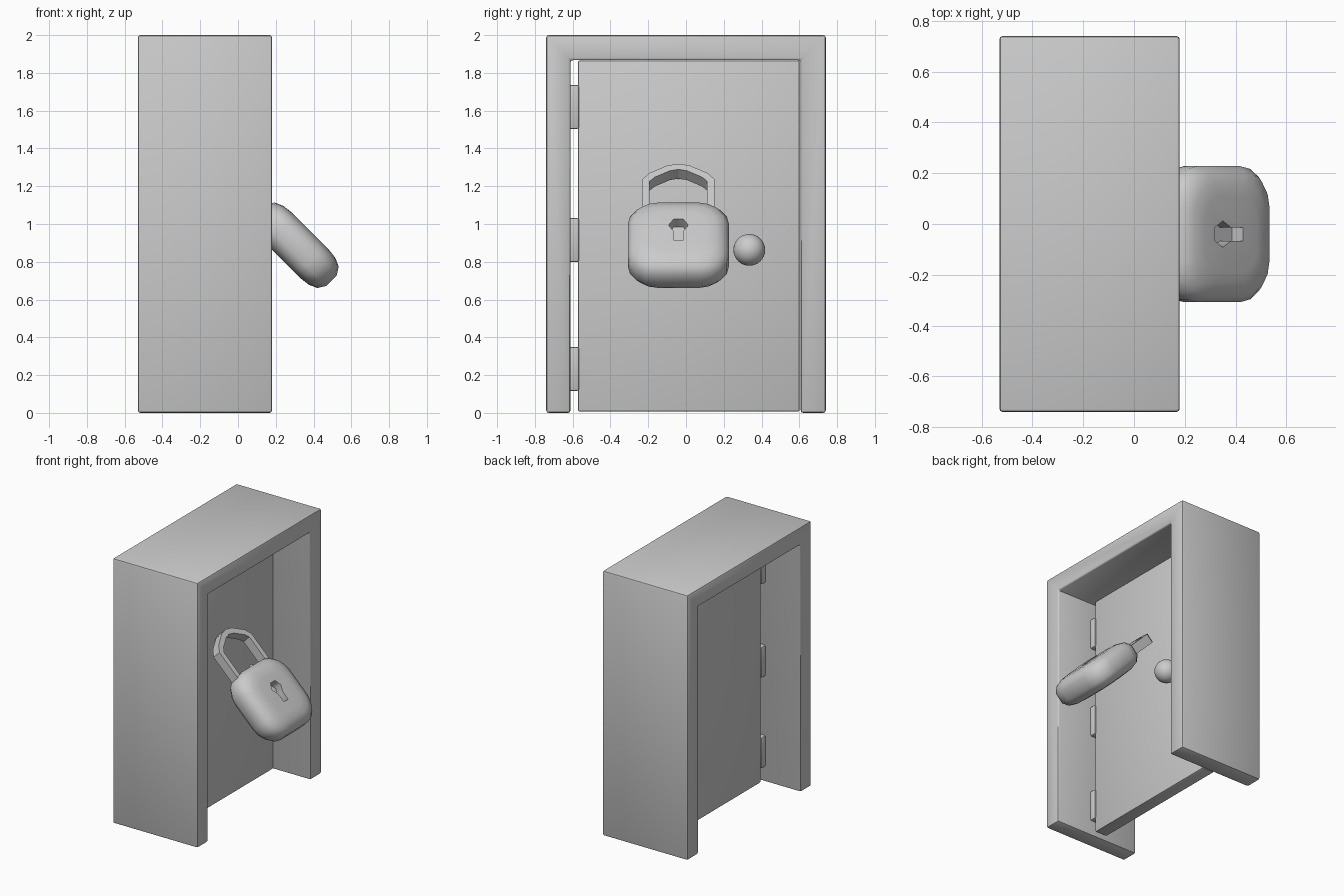
import bpy, bmesh
from math import radians, cos, sin, pi
from mathutils import Matrix

if "Cube" in bpy.data.objects:
    bpy.data.objects.remove(bpy.data.objects["Cube"])

# Frame of the tilted padlock: local x points out of its face, local z along the shackle
LOCK = Matrix.Translation((0.307, -0.04, 0.8875)) @ Matrix.Rotation(radians(-45), 4, 'Y')


def make(name, bm, matrix=Matrix()):
    bmesh.ops.recalc_face_normals(bm, faces=bm.faces)
    mesh = bpy.data.meshes.new(name)
    bm.to_mesh(mesh)
    bm.free()
    obj = bpy.data.objects.new(name, mesh)
    obj.matrix_world = matrix
    bpy.context.collection.objects.link(obj)
    return obj


def finish(obj, angle=35):
    bpy.ops.object.select_all(action='DESELECT')
    obj.select_set(True)
    bpy.context.view_layer.objects.active = obj
    for mod in list(obj.modifiers):
        bpy.ops.object.modifier_apply(modifier=mod.name)
    bpy.ops.object.shade_smooth_by_angle(angle=radians(angle))


def bevel(obj, width, segments=2):
    mod = obj.modifiers.new("bevel", 'BEVEL')
    mod.width, mod.segments = width, segments
    mod.limit_method = 'ANGLE'


def loft(name, rings, matrix=Matrix()):
    """Skin closed rings of equal length and cap both ends."""
    bm = bmesh.new()
    loops = [[bm.verts.new(p) for p in ring] for ring in rings]
    n = len(loops[0])
    for a, b in zip(loops, loops[1:]):
        for i in range(n):
            j = (i + 1) % n
            bm.faces.new((a[i], a[j], b[j], b[i]))
    bm.faces.new(loops[0])
    bm.faces.new(loops[-1])
    return make(name, bm, matrix)


def prism(name, outline, x0, x1, matrix=Matrix()):
    return loft(name, [[(x, y, z) for y, z in outline] for x in (x0, x1)], matrix)


def box(name, x0, x1, y0, y1, z0, z1):
    return prism(name, [(y0, z0), (y1, z0), (y1, z1), (y0, z1)], x0, x1)


# Door frame: two posts and a lintel in one arch
frame = prism("door_frame", [(-0.74, 0), (-0.612, 0), (-0.612, 1.867), (0.607, 1.867),
                             (0.607, 0), (0.74, 0), (0.74, 2), (-0.74, 2)], -0.53, 0.18)
bevel(frame, 0.013)
finish(frame)

# Door panel
door = box("door_panel", -0.225, -0.125, -0.571, 0.60, 0.007, 1.866)
bevel(door, 0.008)
finish(door)

# Hinges
for i, z in enumerate((0.233, 0.915, 1.62)):
    hinge = box(f"hinge_{i + 1}", -0.235, -0.117, -0.63, -0.567, z - 0.117, z + 0.117)
    bevel(hinge, 0.01)
    finish(hinge)

# Door knob and its stem
bm = bmesh.new()
bmesh.ops.create_uvsphere(bm, u_segments=32, v_segments=16, radius=0.084)
finish(make("door_knob", bm, Matrix.Translation((-0.015, 0.335, 0.863))))
bm = bmesh.new()
bmesh.ops.create_cone(bm, cap_ends=True, segments=20, radius1=0.03, radius2=0.03, depth=0.12)
finish(make("knob_stem", bm, Matrix.Translation((-0.09, 0.335, 0.863)) @ Matrix.Rotation(pi / 2, 4, 'Y')))


# Padlock body: rounded rectangles stacked through its thickness
def rounded(x, inset, radius=0.15, steps=4):
    r = radius - inset * 0.5
    ring = []
    for k, (sy, sz) in enumerate(((1, 1), (-1, 1), (-1, -1), (1, -1))):
        for s in range(steps + 1):
            a = pi / 2 * (k + s / steps)
            ring.append((x, sy * (0.268 - inset - r) + r * cos(a),
                         sz * (0.265 - inset - r) + r * sin(a)))
    return ring


half = [(0.04, 0.0), (0.08, 0.025), (0.1, 0.07), (0.106, 0.12)]
layers = [(-x, i) for x, i in reversed(half)] + half
body = loft("padlock_body", [rounded(x, i) for x, i in layers], LOCK)

# Keyhole cut into the front face
keyhole = [(0.052, 0.045), (0.026, 0.09), (-0.026, 0.09), (-0.052, 0.045),
           (-0.026, 0.0), (-0.026, -0.067), (0.026, -0.067), (0.026, 0.0)]
cutter = prism("keyhole_cutter", keyhole, 0.045, 0.2, LOCK)
cutter.hide_render = True
cut = body.modifiers.new("keyhole", 'BOOLEAN')
cut.operation, cut.object, cut.solver = 'DIFFERENCE', cutter, 'EXACT'
bpy.context.view_layer.update()
finish(body, 70)
bpy.data.objects.remove(cutter)


# Shackle: rectangular bar bent into an angular arch
def arch(points):
    right = [(points[0][0], 0.15)] + points
    return right + [(-y, z) for y, z in reversed(right) if y > 0]


outer = arch([(0.19, 0.46), (0.155, 0.505), (0.06, 0.562), (0, 0.575)])
inner = arch([(0.152, 0.445), (0.125, 0.475), (0.045, 0.523), (0, 0.533)])
rings = [[(-0.035, *o), (0.035, *o), (0.035, *i), (-0.035, *i)]
         for o, i in zip(outer, inner)]
finish(loft("padlock_shackle", rings, LOCK), 20)
